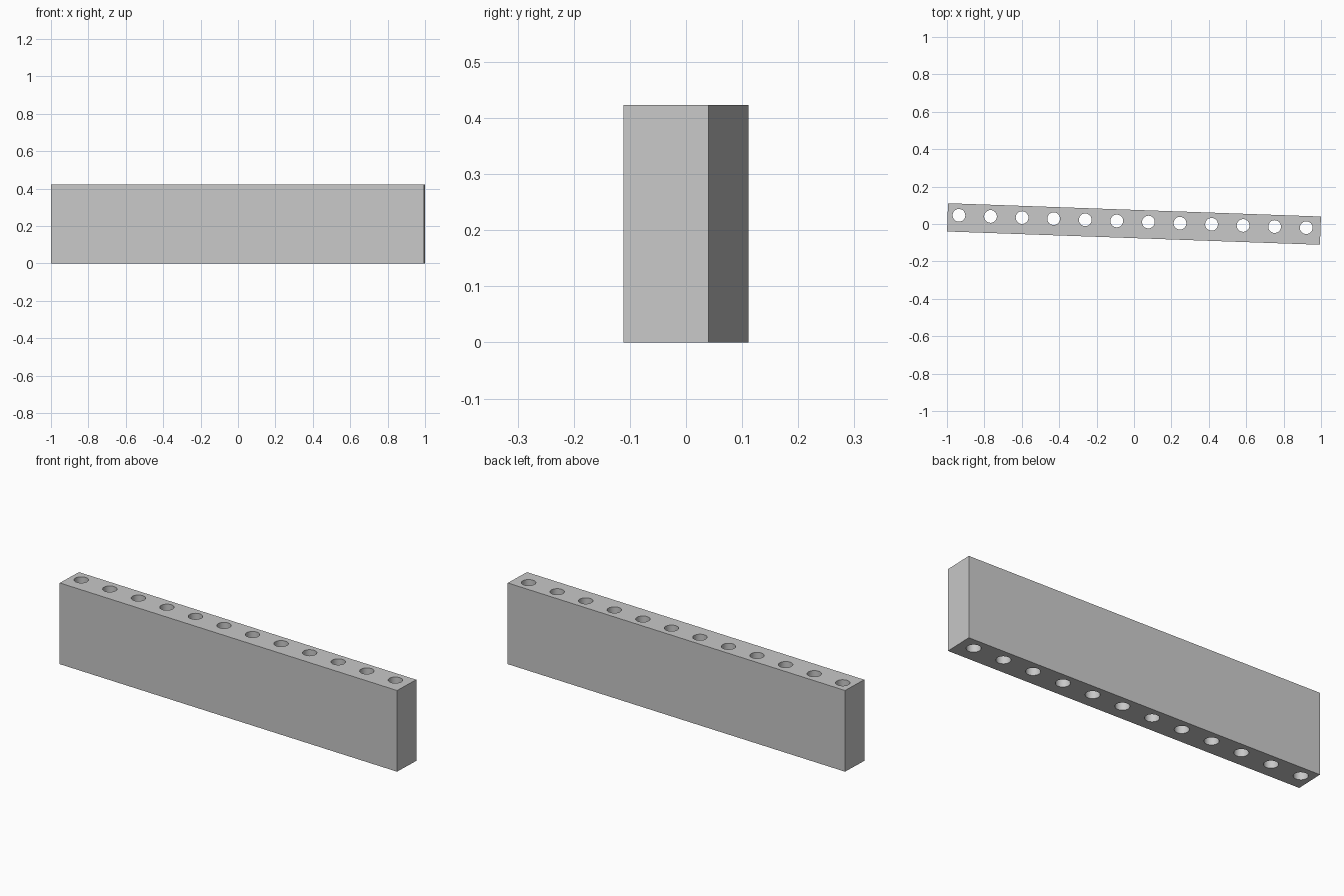
import bpy
import bmesh
from math import radians
from mathutils import Matrix

LENGTH, WIDTH, HEIGHT = 1.995, 0.151, 0.423
HOLES, FIRST, LAST, OFFSET, RADIUS = 12, -0.937, 0.921, 0.013, 0.034

cube = bpy.data.objects.get("Cube")
if cube:
    bpy.data.objects.remove(cube, do_unlink=True)

grey = bpy.data.materials.new("light grey")
grey.use_nodes = True
colour = (0.58, 0.58, 0.58, 1)
grey.diffuse_color = colour
grey.node_tree.nodes["Principled BSDF"].inputs["Base Color"].default_value = colour


def make_object(name, bm):
    mesh = bpy.data.meshes.new(name)
    bm.to_mesh(mesh)
    bm.free()
    mesh.materials.append(grey)
    obj = bpy.data.objects.new(name, mesh)
    bpy.context.collection.objects.link(obj)
    obj.rotation_euler.z = radians(-2.04)
    return obj


# Solid bar, turned slightly about the vertical
bm = bmesh.new()
bmesh.ops.create_cube(bm, size=1, matrix=Matrix.Translation((0, 0, HEIGHT / 2))
                      @ Matrix.Diagonal((LENGTH, WIDTH, HEIGHT, 1)))
bar = make_object("drilled_bar", bm)

# Row of drills, a little off the centre line
bm = bmesh.new()
for i in range(HOLES):
    x = FIRST + (LAST - FIRST) * i / (HOLES - 1)
    bmesh.ops.create_cone(bm, cap_ends=True, segments=32, radius1=RADIUS,
                          radius2=RADIUS, depth=HEIGHT * 2,
                          matrix=Matrix.Translation((x, OFFSET, HEIGHT / 2)))
drills = make_object("hole_cutter", bm)
drills.hide_render = True

# Drill the holes right through the bar
cut = bar.modifiers.new("holes", "BOOLEAN")
cut.operation = "DIFFERENCE"
cut.solver = "EXACT"
cut.object = drills
bpy.ops.object.select_all(action="DESELECT")
bpy.context.view_layer.objects.active = bar
bar.select_set(True)
bpy.ops.object.modifier_apply(modifier=cut.name)
bpy.data.objects.remove(drills, do_unlink=True)
bpy.ops.object.shade_smooth_by_angle(angle=radians(30))
